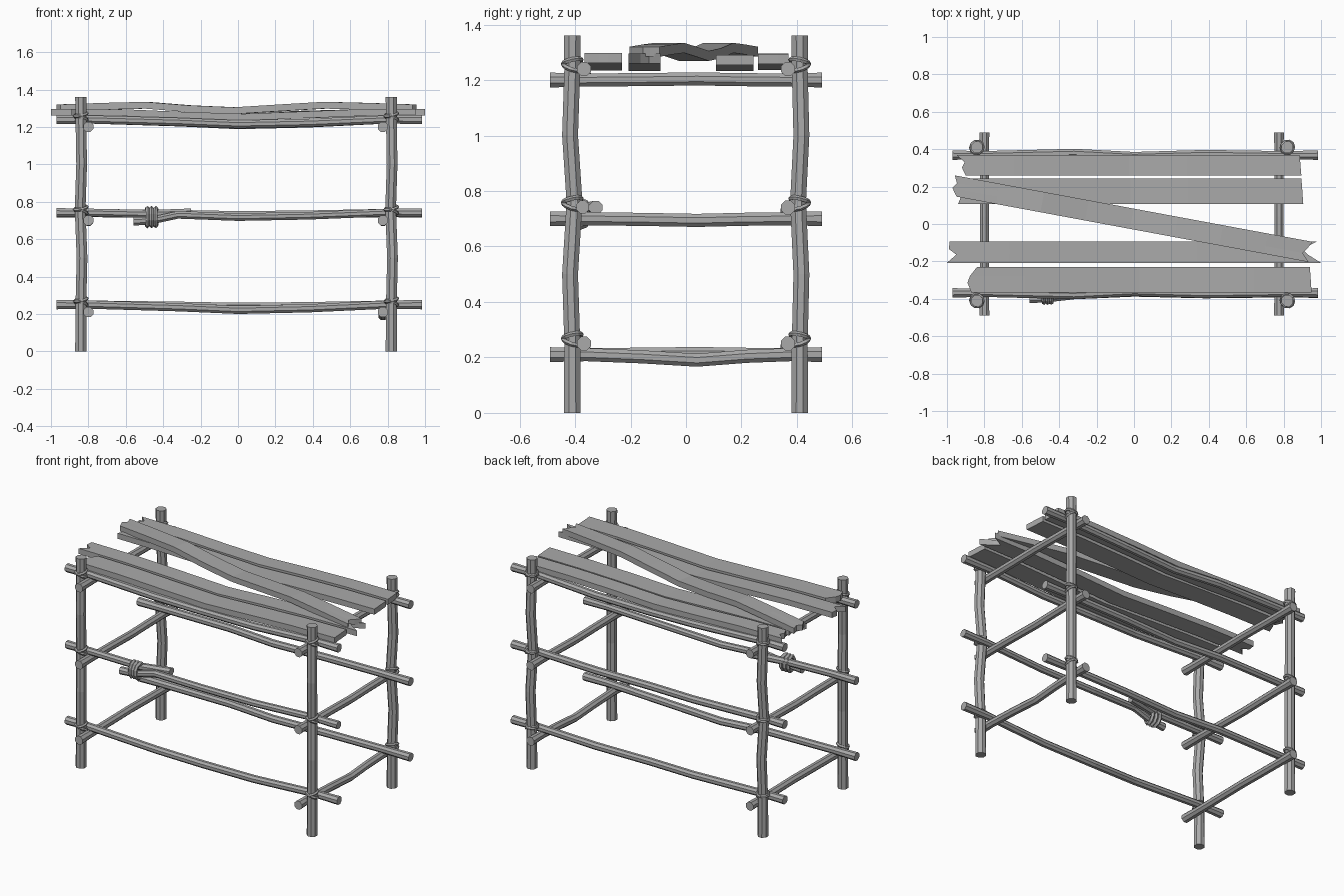
import bpy, bmesh, math
from mathutils import Vector, Matrix

cube = bpy.data.objects.get("Cube")
if cube:
    bpy.data.objects.remove(cube)


def material(name, grey):
    m = bpy.data.materials.new(name)
    m.use_nodes = True
    col = (grey, grey, grey, 1)
    m.diffuse_color = col
    m.node_tree.nodes["Principled BSDF"].inputs["Base Color"].default_value = col
    return m


WOOD = material("weathered grey wood", 0.4)


def finish(bm, name):
    bmesh.ops.recalc_face_normals(bm, faces=bm.faces)
    me = bpy.data.meshes.new(name)
    bm.to_mesh(me)
    bm.free()
    me.materials.append(WOOD)
    ob = bpy.data.objects.new(name, me)
    bpy.context.collection.objects.link(ob)
    return ob


def pole(name, path, axis, radius, sides=8, thin=0.88):
    """Crooked branch: rings square to one axis, thinner in the middle."""
    bm = bmesh.new()
    u, v = [Vector([float(i == k) for i in range(3)]) for k in range(3) if k != axis]
    rings = []
    for i, p in enumerate(path):
        r = radius * (1 if i in (0, len(path) - 1) else thin)
        angles = [2 * math.pi * (k + 0.5) / sides for k in range(sides)]
        rings.append([bm.verts.new(Vector(p) + r * (u * math.cos(a) + v * math.sin(a)))
                      for a in angles])
    for a, b in zip(rings, rings[1:]):
        for k in range(sides):
            j = (k + 1) % sides
            bm.faces.new((a[k], a[j], b[j], b[k]))
    bm.faces.new(rings[0])
    bm.faces.new(rings[-1])
    return finish(bm, name)


def rope_ring(name, centre, rot, major, minor, stretch=1.0):
    """Low-poly loop of rope around the local z axis."""
    bm = bmesh.new()
    n, m = 10, 5
    place = Matrix.Translation(centre) @ rot
    rows = []
    for i in range(n):
        a = 2 * math.pi * i / n
        row = []
        for j in range(m):
            b = 2 * math.pi * j / m
            d = major + minor * math.cos(b)
            row.append(bm.verts.new(place @ Vector(
                (d * stretch * math.cos(a), d * math.sin(a), minor * math.sin(b)))))
        rows.append(row)
    for i in range(n):
        for j in range(m):
            a, b = rows[i], rows[(i + 1) % n]
            k = (j + 1) % m
            bm.faces.new((a[j], b[j], b[k], a[k]))
    return finish(bm, name)


def plank(name, x0, x1, y, width, heights, ends, turn=0.0, thick=0.036):
    """Sagging board with split ends; heights are top levels at even stations."""
    bm = bmesh.new()
    across = (-0.5, -0.12, 0.14, 0.5)
    n = len(heights) - 1
    rows = []
    for i, z in enumerate(heights):
        row = []
        for k, c in enumerate(across):
            x = x0 + (x1 - x0) * i / n
            if i == 0:
                x += ends[0][k]
            if i == n:
                x -= ends[1][k]
            row.append(bm.verts.new((x, c * width, z)))
        rows.append(row)
    for a, b in zip(rows, rows[1:]):
        for k in range(3):
            bm.faces.new((a[k], b[k], b[k + 1], a[k + 1]))
    ext = bmesh.ops.extrude_face_region(bm, geom=bm.faces[:], use_keep_orig=True)
    low = [g for g in ext["geom"] if isinstance(g, bmesh.types.BMVert)]
    bmesh.ops.translate(bm, verts=low, vec=(0, 0, -thick))
    bm.transform(Matrix.Translation((0, y, 0)) @ Matrix.Rotation(turn, 4, 'Z'))
    return finish(bm, name)


POSTS = {"left": 0.82, "right": -0.84}
LEVELS = {"lower": 0.25, "middle": 0.74, "upper": 1.24}

# Four upright posts with lashings at every level
for side, px in POSTS.items():
    for end, s in (("front", -1), ("back", 1)):
        y = 0.41 * s
        bend = 0.008 if end == "front" else -0.006
        pole(f"{end}_{side}_post",
             [(px, y, 0), (px, y, 0.25), (px + 0.006, y - bend, 0.5),
              (px - 0.004, y + bend, 0.76), (px + 0.004, y - bend, 1.0),
              (px, y, 1.24), (px, y, 1.36)], 2, 0.033, thin=0.94)
        for level, z in LEVELS.items():
            for i, tilt in enumerate((0.3, -0.22)):
                rot = Matrix.Rotation(tilt * s, 4, 'X') @ Matrix.Rotation(tilt, 4, 'Y')
                rope_ring(f"{end}_{side}_{level}_lashing_{i + 1}",
                          (px, y, z + 0.008 + 0.018 * i), rot, 0.034, 0.009)

# Side rails running front to back
for side, px in (("left", 0.775), ("right", -0.80)):
    for level, z in (("lower", 0.21), ("middle", 0.70), ("upper", 1.20)):
        sag = {"lower": -0.02 if side == "left" else 0.004,
               "middle": -0.006, "upper": 0.004}[level]
        pole(f"{side}_{level}_side_rail",
             [(px, -0.49, z), (px, -0.36, z), (px, -0.16, z + sag * 0.4),
              (px, 0.04, z + sag), (px, 0.22, z + sag * 0.3),
              (px, 0.38, z), (px, 0.49, z)], 1, 0.029)


# Long rails running left to right
def long_path(y, z, sag, sway, start=-0.97):
    shape = [(-0.97, 0, 0), (-0.8, 0, 0), (-0.32, 0.5, 1), (0, 1, -0.4),
             (0.38, 0.7, 0.5), (0.8, 0, 0), (0.985, 0, 0)]
    return [(x, y + sway * b, z - sag * a) for x, a, b in shape if x >= start]


for level, z, front_sag, back_sag in (("lower", 0.25, 0.028, 0.012),
                                      ("upper", 1.24, 0.026, 0.03)):
    pole(f"front_{level}_long_rail", long_path(-0.368, z, front_sag, -0.012), 0, 0.027)
    pole(f"back_{level}_long_rail", long_path(0.368, z, back_sag, 0.012), 0, 0.027)
pole("back_middle_long_rail", long_path(0.368, 0.74, 0.012, 0.012), 0, 0.027)

# Broken front rail, spliced from two overlapping pieces
pole("front_middle_rail_stub",
     [(-0.97, -0.368, 0.742), (-0.8, -0.368, 0.742), (-0.46, -0.362, 0.735),
      (-0.25, -0.325, 0.74)], 0, 0.026)
pole("front_middle_rail_splice",
     [(-0.56, -0.40, 0.695), (-0.46, -0.398, 0.70)]
     + long_path(-0.372, 0.742, 0.024, -0.01, -0.4), 0, 0.025)
for i in range(3):
    rot = Matrix.Rotation(math.radians(90), 4, 'Y') @ Matrix.Rotation(0.1 * (i - 1), 4, 'X')
    rope_ring(f"splice_lashing_{i + 1}", (-0.485 + 0.023 * i, -0.385, 0.718),
              rot, 0.038, 0.012, 1.2)

# Worn table boards
SPLIT = (0, 0.05, 0.01, 0.015)
CHIP = (0.02, 0.0, 0.012, 0.05)
FLAT = (0.0, 0.004, 0.006, 0.01)
plank("back_board", -0.95, 0.895, 0.315, 0.11,
      [1.295, 1.293, 1.28, 1.272, 1.285, 1.293, 1.293], ((0.05, 0.03, 0.045, 0), FLAT))
plank("inner_back_board", -0.94, 0.905, 0.175, 0.135,
      [1.29, 1.288, 1.28, 1.268, 1.28, 1.288, 1.29], ((0, 0.02, 0.04, 0.03), FLAT))
plank("inner_front_board", -1.0, 1.0, -0.15, 0.115,
      [1.296, 1.294, 1.282, 1.268, 1.284, 1.294, 1.296], (SPLIT, (0, 0.07, 0.1, 0.02)))
plank("front_board", -0.89, 0.95, -0.298, 0.135,
      [1.297, 1.293, 1.28, 1.27, 1.282, 1.294, 1.297], (CHIP, FLAT))
diagonal = math.atan2(-0.35, 1.885)
plank("diagonal_board", -0.985, 0.96, 0.026, 0.11,
      [1.32, 1.328, 1.334, 1.315, 1.305, 1.32, 1.334, 1.328, 1.32],
      ((0.03, 0.0, 0.02, 0.0), (0.0, 0.04, 0.02, 0.0)), diagonal)
